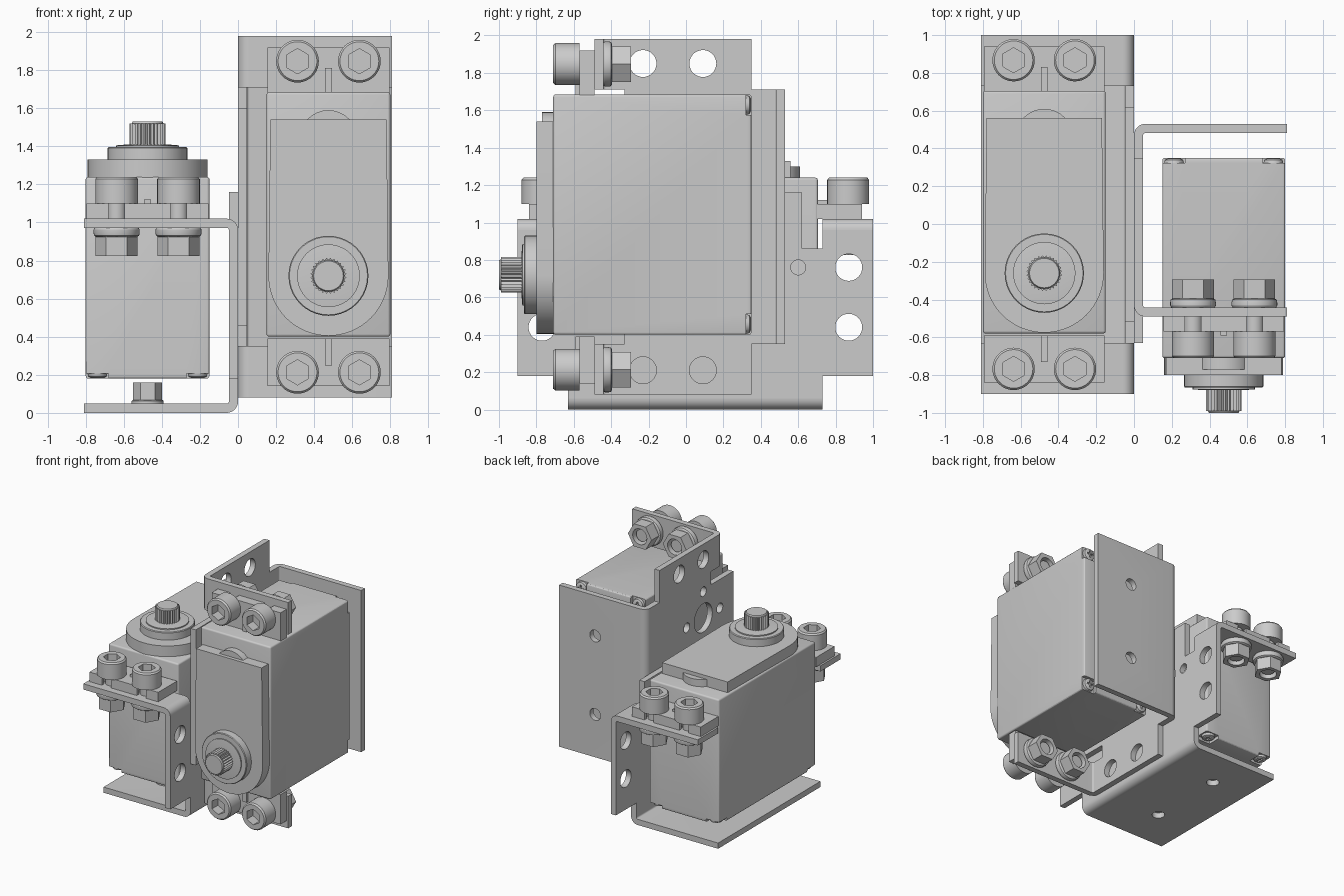
import bpy, bmesh, math
from mathutils import Matrix

if "Cube" in bpy.data.objects:
    bpy.data.objects.remove(bpy.data.objects["Cube"])

CX, CY = -0.475, 0.055        # servo centre line, middle of the ear pattern
SHAFT_Y = -0.26
parts = []


def add(name, bm):
    bmesh.ops.recalc_face_normals(bm, faces=bm.faces)
    me = bpy.data.meshes.new(name)
    bm.to_mesh(me)
    bm.free()
    ob = bpy.data.objects.new(name, me)
    bpy.context.collection.objects.link(ob)
    parts.append(ob)
    return ob


def prism(name, pts, a, b, axis='z'):
    """Extrude a closed outline from a to b along one axis."""
    place = {'x': lambda p, q, t: (t, p, q), 'y': lambda p, q, t: (p, t, q), 'z': lambda p, q, t: (p, q, t)}[axis]
    bm = bmesh.new()
    lo = [bm.verts.new(place(p, q, a)) for p, q in pts]
    hi = [bm.verts.new(place(p, q, b)) for p, q in pts]
    bm.faces.new(lo)
    bm.faces.new(hi)
    n = len(pts)
    for i in range(n):
        j = (i + 1) % n
        bm.faces.new((lo[i], lo[j], hi[j], hi[i]))
    return add(name, bm)


def arc(cx, cy, r, a0, a1, n):
    return [(cx + r * math.cos(math.radians(a0 + (a1 - a0) * i / n)),
             cy + r * math.sin(math.radians(a0 + (a1 - a0) * i / n))) for i in range(n + 1)]


def ring(cx, cy, r, n=32):
    return arc(cx, cy, r, 0, 360, n)[:-1]


def rect(x0, x1, y0, y1):
    return [(x0, y0), (x1, y0), (x1, y1), (x0, y1)]


def lathe(name, x, y, profile, n=40):
    """Round part about a vertical axis from (radius, height) steps."""
    bm = bmesh.new()
    rows = [[bm.verts.new((p, q, z)) for p, q in ring(x, y, r, n)] for r, z in profile]
    for lo, hi in zip(rows, rows[1:]):
        for i in range(n):
            j = (i + 1) % n
            bm.faces.new((lo[i], lo[j], hi[j], hi[i]))
    bm.faces.new(rows[0])
    bm.faces.new(rows[-1])
    return add(name, bm)


def cut(ob, cutters):
    """Subtract cutters, then discard them."""
    for c in cutters:
        m = ob.modifiers.new('cut', 'BOOLEAN')
        m.operation, m.solver, m.object = 'DIFFERENCE', 'EXACT', c
    dg = bpy.context.evaluated_depsgraph_get()
    dg.update()
    me = bpy.data.meshes.new_from_object(ob.evaluated_get(dg))
    ob.modifiers.clear()
    ob.data = me
    for c in cutters:
        parts.remove(c)
        bpy.data.objects.remove(c)


def flip_y(y):
    return 2 * CY - 0.01 - y


# bracket: bent base, wall with tabs, two bent flanges
def bend(z0, s):
    pts = [(-0.81, 0)] + arc(-0.06, 0.06, 0.06, -90, 0, 8)
    pts += arc(-0.06, 0.06, 0.012, 0, -90, 4) + [(-0.81, 0.048)]
    return [(x, z0 + s * z) for x, z in pts]


base = prism('bracket_base', bend(0, 1), -0.63, 0.73, 'y')
cut(base, [prism('hole', ring(CX, y, 0.05, 24), -0.1, 0.1) for y in (-0.27, 0.39)])
half = [(0.73, 0.06), (0.73, 0.18), (1.0, 0.18), (1.0, 0.96), (0.73, 0.96),
        (0.73, 0.86), (0.62, 0.86), (0.62, 1.16)]
wall = prism('bracket_wall', half + [(0.10 - y, z) for y, z in reversed(half)], -0.048, 0, 'x')
holes = [(y, z, 0.072) for y in (0.87, -0.77) for z in (0.44, 0.76)] + [(0.38, 0.76, 0.12)]
holes += [(0.38 + 0.22 * a, 0.76 + 0.22 * b, 0.04) for a, b in ((1, 0), (-1, 0), (0, 1), (0, -1))]
cut(wall, [prism('hole', ring(y, z, r), -0.2, 0.2, 'x') for y, z, r in holes])
prism('bracket_flange_rear', bend(1.02, -1), 0.73, 1.0, 'y')
prism('bracket_flange_front', bend(1.02, -1), -0.9, -0.63, 'y')

# servo case with notched lower corners
X0, X1, Y0, Y1 = CX - 0.325, CX + 0.325, -0.58, 0.705
body = prism('servo_case', rect(X0, X1, Y0, Y1), 0.18, 1.24)
bm = bmesh.new()
bm.from_mesh(body.data)
bmesh.ops.bevel(bm, geom=bm.edges[:], offset=0.014, segments=3, affect='EDGES', profile=0.5)
bm.to_mesh(body.data)
bm.free()
notches = []
for sx, ex in ((1, X0), (-1, X1)):
    for sy, ey in ((1, Y0), (-1, Y1)):
        xs = sorted((ex - sx * 0.05, ex + sx * 0.12))
        ys = sorted((ey - sy * 0.05, ey + sy * 0.11))
        notches.append(prism('notch', rect(*xs, *ys), 0.1, 0.208))
cut(body, notches)
for x in (X0 + 0.062, X1 - 0.062):
    for y in (Y0 + 0.057, Y1 - 0.057):
        screw = lathe('case_screw', x, y, [(0.03, 0.182), (0.048, 0.19), (0.054, 0.215)], 24)
        cut(screw, [prism('slot', rect(x - 0.03, x + 0.03, y - 0.007, y + 0.007), 0.17, 0.195),
                    prism('slot', rect(x - 0.007, x + 0.007, y - 0.03, y + 0.03), 0.17, 0.195)])

# top cap, arch and stepped output boss with splined shaft
cap = arc(CX, SHAFT_Y, 0.315, 180, 360, 32) + [(CX + 0.305, 0.56), (CX - 0.305, 0.56)]
prism('servo_cap', cap, 1.23, 1.33)
prism('cap_arch', ring(CX, 0.46, 0.15), 1.23, 1.30)
lathe('output_boss', CX, SHAFT_Y, [(0.21, 1.32), (0.21, 1.39), (0.205, 1.396), (0.165, 1.396),
                                  (0.165, 1.405), (0.105, 1.41)])
spline = [(CX + r * math.cos(math.tau * i / 56), SHAFT_Y + r * math.sin(math.tau * i / 56))
          for i in range(56) for r in ((0.095 if i % 2 else 0.084),)]
prism('output_shaft', spline, 1.39, 1.52)
lathe('shaft_tip', CX, SHAFT_Y, [(0.086, 1.515), (0.078, 1.53)], 32)

# slotted mounting ears and ribs at both ends
BX = 0.1625
ear = [(CX - 0.32, 0.69), (CX + 0.32, 0.69), (CX + 0.32, 0.94)]
for bx in (BX, -BX):
    ear += [(CX + bx + 0.042, 0.94)] + arc(CX + bx, 0.87, 0.06, 45, -225, 20) + [(CX + bx - 0.042, 0.94)]
ear += [(CX - 0.32, 0.94)]
rib = rect(CX - 0.018, CX + 0.018, 0.69, 0.83)
for end, f in (('rear', lambda y: y), ('front', flip_y)):
    prism('ear_' + end, [(x, f(y)) for x, y in ear], 1.02, 1.10)
    prism('ear_rib_' + end, [(x, f(y)) for x, y in rib], 1.09, 1.12)
    # socket bolts and flanged nuts
    for x in (CX - BX, CX + BX):
        y = f(0.867)
        head = lathe('bolt_head', x, y, [(0.112, 1.10), (0.112, 1.228), (0.102, 1.24)])
        cut(head, [prism('socket', arc(x, y, 0.066, 30, 330, 5), 1.16, 1.3)])
        lathe('bolt_shank', x, y, [(0.05, 0.85), (0.05, 1.11)], 24)
        lathe('nut_flange', x, y, [(0.108, 0.925), (0.118, 0.931), (0.121, 0.945), (0.121, 0.962), (0.115, 0.972)])
        nut = prism('nut', arc(x, y, 0.11, 0, 300, 5), 0.825, 0.93)
        cut(nut, [prism('bore', ring(x, y, 0.066), 0.8, 0.92)])

# mirrored second assembly turned to face the front
M = Matrix(((-1, 0, 0, 0), (0, 0, -1, 0.53), (0, 1, 0, 0.98), (0, 0, 0, 1)))
for ob in list(parts):
    me = ob.data.copy()
    me.transform(M)
    me.flip_normals()
    twin = bpy.data.objects.new('second_' + ob.name, me)
    bpy.context.collection.objects.link(twin)
    parts.append(twin)

# single pivot bolt on the base of the upright servo
lathe('pivot_washer', CX, -0.27, [(0.085, 0.047), (0.085, 0.062), (0.078, 0.068)], 32)
prism('pivot_nut', arc(CX, -0.27, 0.076, 0, 300, 5), 0.06, 0.16)

for ob in parts:
    ob.select_set(True)
bpy.context.view_layer.objects.active = parts[0]
bpy.ops.object.shade_smooth_by_angle(angle=math.radians(30))
